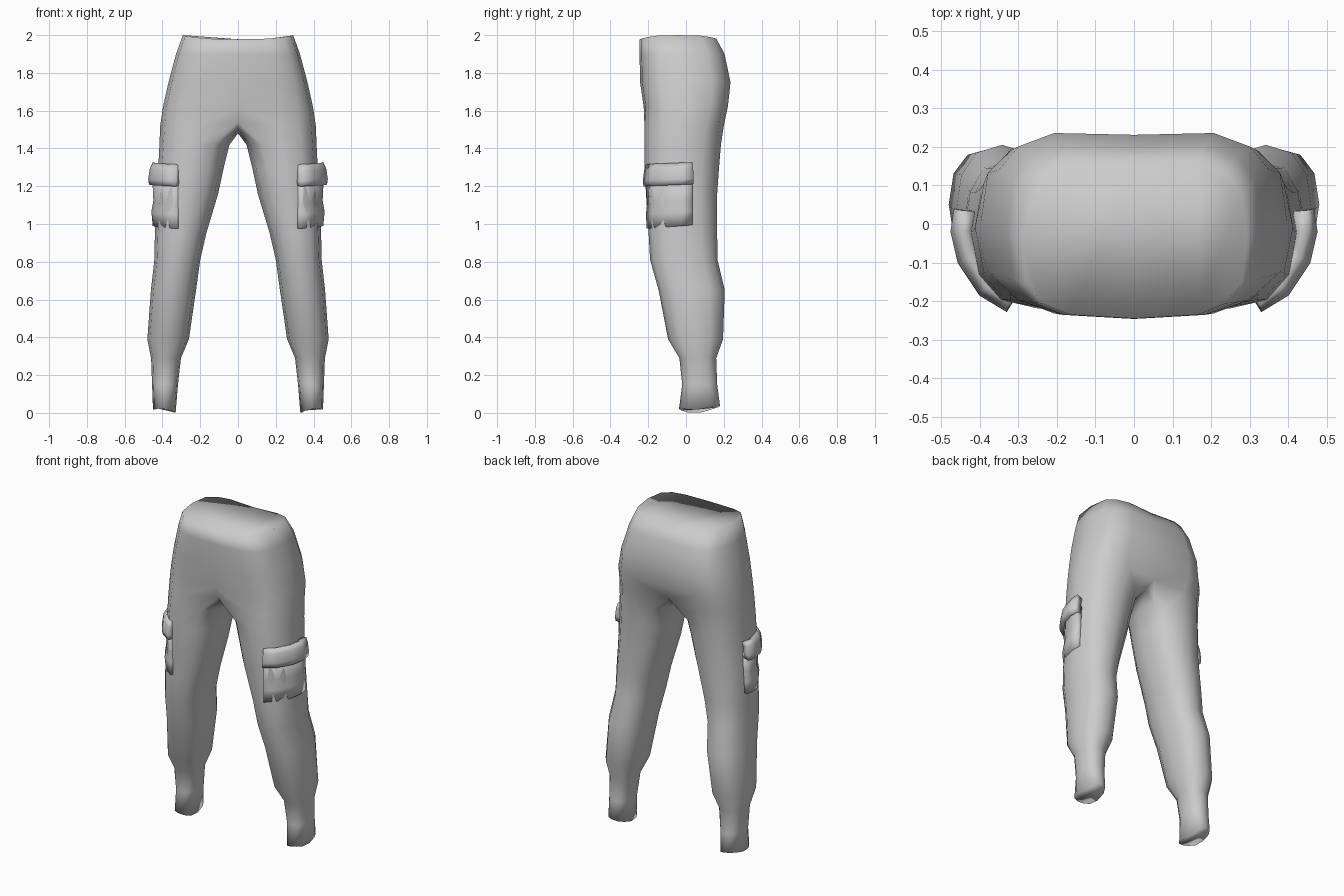
import bpy, bmesh, math
from mathutils import Vector

cube = bpy.data.objects.get("Cube")
if cube:
    bpy.data.objects.remove(cube, do_unlink=True)

# One plain cloth colour
cloth = bpy.data.materials.new("grey_cloth")
cloth.use_nodes = True
GREY = (0.6, 0.6, 0.6, 1)
cloth.diffuse_color = GREY
bsdf = cloth.node_tree.nodes["Principled BSDF"]
bsdf.inputs["Base Color"].default_value = GREY
bsdf.inputs["Roughness"].default_value = 0.9


def spow(v, e):
    return math.copysign(abs(v) ** e, v)


def make_object(name, bm):
    mesh = bpy.data.meshes.new(name)
    bm.to_mesh(mesh)
    bm.free()
    mesh.materials.append(cloth)
    ob = bpy.data.objects.new(name, mesh)
    bpy.context.collection.objects.link(ob)
    return ob


def add_mirror(ob):
    mod = ob.modifiers.new("mirror", 'MIRROR')
    mod.use_clip = True
    mod.merge_threshold = 0.001


def pelvis_ring(z, half_width, front, back, dip=0.0):
    """Half ring of nine points, front centre to back centre."""
    pts = []
    yc, ry = (front + back) / 2, (back - front) / 2
    for k in range(9):
        a = math.radians(-90 + 22.5 * k)
        x = half_width * spow(math.cos(a), 0.6) if 0 < k < 8 else 0.0
        y = yc + ry * spow(math.sin(a), 0.6)
        if k == 8:
            y -= 0.016          # centre seam at the back
        pts.append(Vector((x, y, z - dip * math.sin(a) ** 2)))
    return pts


def leg_ring(z, inner, outer, front, back):
    """Closed ring of twelve points; the first nine line up with the pelvis."""
    pts = []
    xc, rx = (inner + outer) / 2, (outer - inner) / 2
    yc, ry = (front + back) / 2, (back - front) / 2
    for k in range(12):
        a = math.radians(-120 + 30 * k)
        pts.append(Vector((xc + rx * spow(math.cos(a), 0.85),
                           yc + ry * spow(math.sin(a), 0.85), z)))
    return pts


# ---- Trousers: pelvis, crotch and leg rings lofted on one side ----
rings = [
    pelvis_ring(2.00, 0.292, -0.245, 0.170, 0.022),
    pelvis_ring(1.90, 0.328, -0.246, 0.215),
    pelvis_ring(1.75, 0.368, -0.243, 0.247),
    pelvis_ring(1.62, 0.397, -0.224, 0.232),
]

crotch = leg_ring(1.52, 0.0, 0.412, -0.220, 0.200)
for k, z in {0: 1.54, 11: 1.50, 10: 1.48, 9: 1.49, 8: 1.53}.items():
    crotch[k].x = 0.0
    crotch[k].z = z
rings.append(crotch)

# z, inner x, outer x, front y, back y
LEG = [
    (1.42, 0.045, 0.416, -0.220, 0.185),
    (1.30, 0.075, 0.422, -0.219, 0.175),
    (1.16, 0.105, 0.430, -0.212, 0.165),
    (0.95, 0.168, 0.440, -0.198, 0.165),
    (0.81, 0.200, 0.443, -0.190, 0.167),
    (0.65, 0.222, 0.461, -0.145, 0.205),
    (0.39, 0.260, 0.480, -0.095, 0.196),
    (0.29, 0.302, 0.460, -0.035, 0.160),
    (0.15, 0.318, 0.455, -0.020, 0.165),
    (0.00, 0.330, 0.450, -0.037, 0.180),
]
rings += [leg_ring(*row) for row in LEG]
for p in rings[-1]:             # slanted hem
    p.z = 0.25 * abs(p.y - 0.04) + 0.15 * (p.x - 0.33) - 0.007

bm = bmesh.new()
loops = [[bm.verts.new(p) for p in ring] for ring in rings]
for a, b in zip(loops, loops[1:]):
    closed = len(a) == 12
    for k in range(12 if closed else 8):
        n = (k + 1) % 12
        bm.faces.new((a[k], b[k], b[n], a[n]))
bm.faces.new(loops[0])                  # waist cap
bm.faces.new(list(reversed(loops[-1])))  # hem cap
for f in bm.faces:
    f.smooth = True
trousers = make_object("trousers", bm)
add_mirror(trousers)

# ---- Cargo pockets: sheets wrapped round the outer front of each thigh ----
PATH = [(0.325, -0.212), (0.385, -0.165), (0.43, -0.09), (0.45, -0.02), (0.45, 0.035)]
CENTRE = Vector((0.27, -0.02))


def pocket_sheet(name, rows, thickness, sag):
    """rows: z, outward offset and puff at the middle, from the bottom up."""
    bm = bmesh.new()
    grid = []
    for z, offset, puff in rows:
        line = []
        for i, p in enumerate(PATH):
            p = Vector(p)
            out = (p - CENTRE).normalized()
            q = p + out * (offset + puff * math.sin(math.pi * i / 4))
            line.append(bm.verts.new((q.x, q.y, z + sag * (i / 4 - 0.5))))
        grid.append(line)
    for a, b in zip(grid, grid[1:]):
        for i in range(4):
            bm.faces.new((a[i], a[i + 1], b[i + 1], b[i]))
    ob = make_object(name, bm)
    solid = ob.modifiers.new("thickness", 'SOLIDIFY')
    solid.thickness = thickness
    solid.offset = -1
    add_mirror(ob)
    bpy.ops.object.select_all(action='DESELECT')
    ob.select_set(True)
    bpy.context.view_layer.objects.active = ob
    bpy.ops.object.shade_smooth_by_angle(angle=math.radians(50))
    return ob


pocket_sheet("pocket_bags",
             [(0.985, -0.004, 0.008), (1.06, 0.0, 0.012),
              (1.12, -0.006, 0.006), (1.25, 0.0, 0.006)], 0.045, 0.02)
pocket_sheet("pocket_flaps",
             [(1.205, 0.014, 0.01), (1.235, 0.017, 0.012),
              (1.29, 0.010, 0.010), (1.322, 0.0, 0.0)], 0.04, 0.012)
